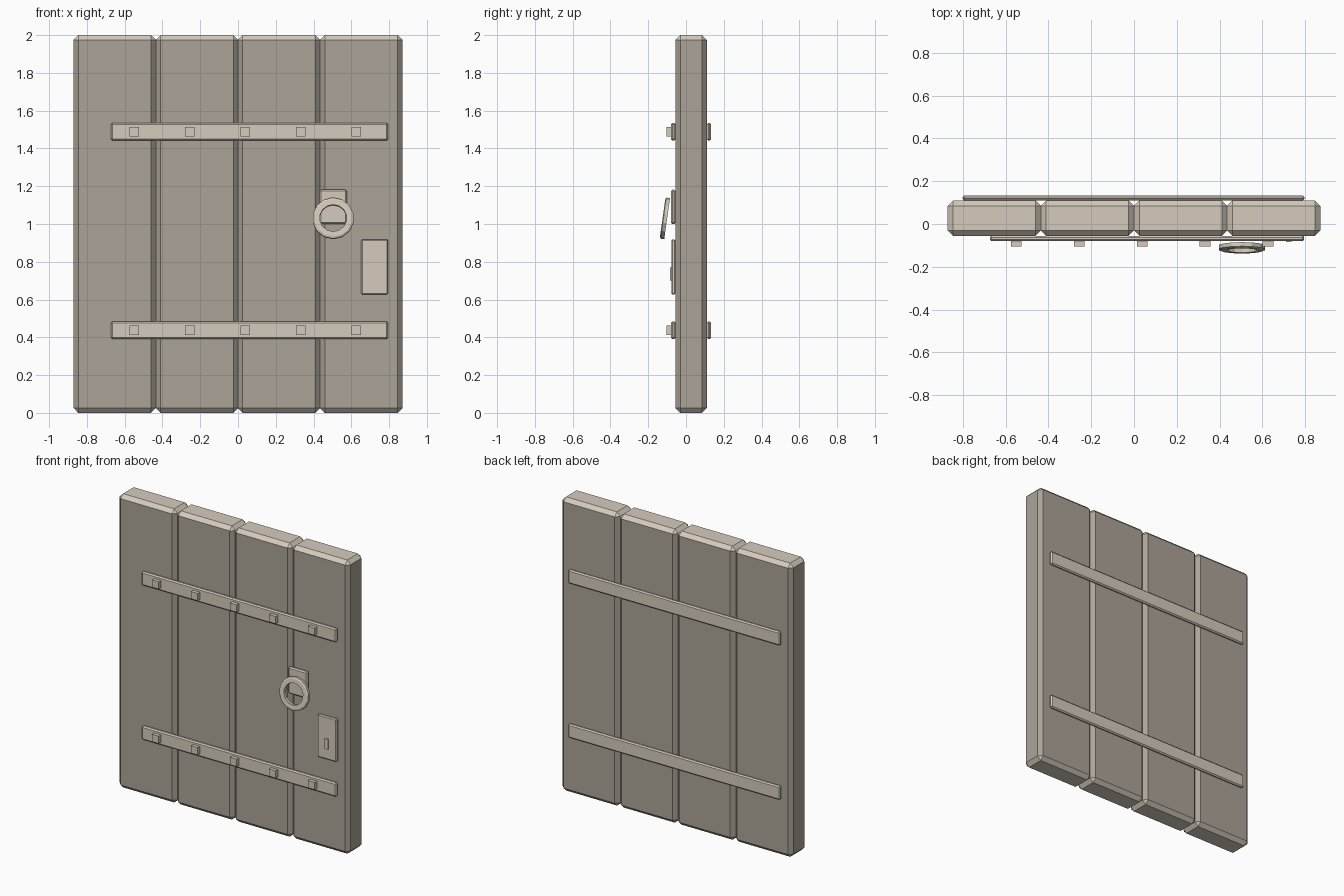
import bpy, bmesh, math
from mathutils import Matrix

if "Cube" in bpy.data.objects:
    bpy.data.objects.remove(bpy.data.objects["Cube"])


def material(name, rgb):
    m = bpy.data.materials.new(name)
    m.diffuse_color = (*rgb, 1)
    m.use_nodes = True
    m.node_tree.nodes["Principled BSDF"].inputs["Base Color"].default_value = m.diffuse_color
    return m


wood = material("weathered wood", (0.41, 0.37, 0.31))
pale = material("pale trim", (0.67, 0.60, 0.51))


def finish(bm, name, mats):
    bmesh.ops.recalc_face_normals(bm, faces=bm.faces)
    me = bpy.data.meshes.new(name)
    bm.to_mesh(me)
    bm.free()
    for m in mats:
        me.materials.append(m)
    ob = bpy.data.objects.new(name, me)
    bpy.context.collection.objects.link(ob)
    return ob


def box(name, x, y, z, mats, bevel=0.0):
    """Chamfered box from (min, max) pairs."""
    bm = bmesh.new()
    bmesh.ops.create_cube(bm, size=1)
    for v in bm.verts:
        v.co = [r[0] + (c + 0.5) * (r[1] - r[0]) for r, c in zip((x, y, z), v.co)]
    if bevel:
        bmesh.ops.bevel(bm, geom=bm.edges[:], offset=bevel, segments=1,
                        affect='EDGES', profile=0.5)
    return finish(bm, name, mats)


# Four chamfered planks with pale cut ends
width = 1.74 / 4
for i in range(4):
    x0 = -0.87 + i * width
    plank = box(f"plank_{i + 1}", (x0, x0 + width), (-0.055, 0.11), (0, 2),
                [wood, pale], 0.025)
    for p in plank.data.polygons:
        p.material_index = int(abs(p.normal.z) > 0.5)

# Horizontal straps on both sides, with square bolts on the front
for label, z in (("lower", 0.437), ("upper", 1.488)):
    zs = (z - 0.047, z + 0.047)
    box(f"{label}_front_strap", (-0.673, 0.795), (-0.08, -0.055), zs, [pale], 0.008)
    box(f"{label}_back_strap", (-0.80, 0.797), (0.11, 0.133), zs, [pale], 0.008)
    for i in range(5):
        x = -0.55 + i * 0.294
        box(f"{label}_bolt_{i + 1}", (x - 0.025, x + 0.025), (-0.104, -0.078),
            (z - 0.025, z + 0.025), [pale])

# Handle backplate, lock plate and key cover
box("handle_plate", (0.432, 0.577), (-0.08, -0.055), (1.0, 1.182), [pale], 0.008)
box("lock_plate", (0.652, 0.795), (-0.078, -0.055), (0.627, 0.918), [pale], 0.006)
box("key_cover", (0.711, 0.736), (-0.085, -0.076), (0.70, 0.77), [pale])

# Pull ring, swept from a rectangular section and tilted outward at the bottom
bm = bmesh.new()
sides = 14
section = [(0.110, -0.007), (0.100, -0.012), (0.072, -0.012),
           (0.072, 0.012), (0.110, 0.012)]
rings = []
for i in range(sides):
    a = 2 * math.pi * (i + 0.5) / sides
    rings.append([bm.verts.new((r * math.cos(a), y, r * math.sin(a)))
                  for r, y in section])
n = len(section)
for i in range(sides):
    a, b = rings[i], rings[(i + 1) % sides]
    for j in range(n):
        k = (j + 1) % n
        bm.faces.new((a[j], a[k], b[k], b[j]))
bm.transform(Matrix.Translation((0.504, -0.112, 1.03)) @ Matrix.Rotation(math.radians(8), 4, 'X'))
# Lean check: the lowest point must sit furthest forward
low = min(bm.verts, key=lambda v: v.co.z)
if low.co.y > -0.112:
    bm.transform(Matrix.Translation((0.504, -0.112, 1.03))
                 @ Matrix.Rotation(math.radians(-16), 4, 'X')
                 @ Matrix.Translation((-0.504, 0.112, -1.03)))
finish(bm, "pull_ring", [pale])
